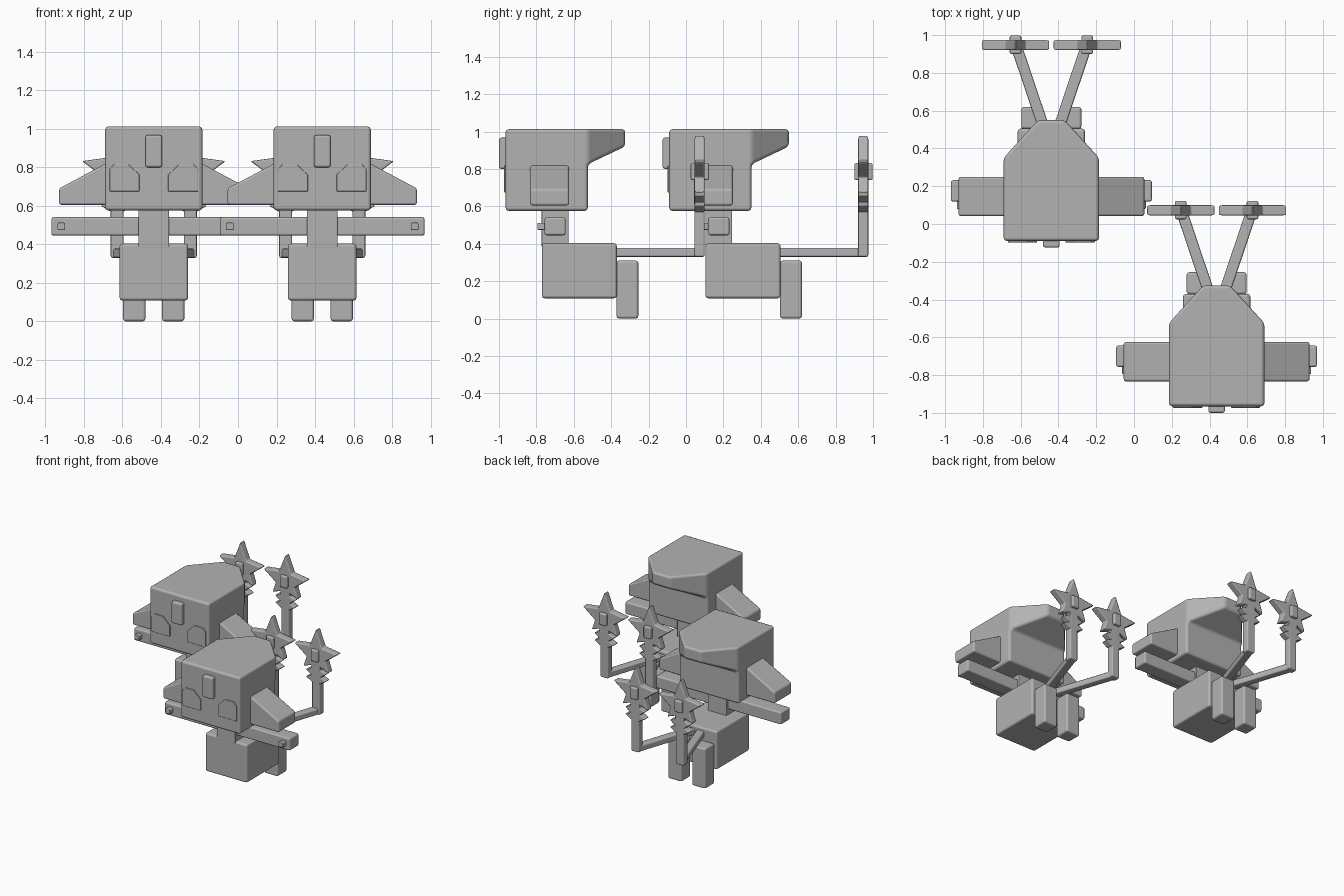
import bpy, bmesh, math

if "Cube" in bpy.data.objects:
    bpy.data.objects.remove(bpy.data.objects["Cube"])

grey = bpy.data.materials.new("plain grey")
grey.diffuse_color = (0.45, 0.45, 0.45, 1)
grey.use_nodes = True
grey.node_tree.nodes["Principled BSDF"].inputs["Base Color"].default_value = grey.diffuse_color


def finish(name, bm, origin, bevel):
    bmesh.ops.recalc_face_normals(bm, faces=bm.faces[:])
    for f in bm.faces:
        f.smooth = True
    me = bpy.data.meshes.new(name)
    bm.to_mesh(me)
    bm.free()
    me.materials.append(grey)
    ob = bpy.data.objects.new(name, me)
    ob.location = (origin[0], origin[1], 0)
    bpy.context.collection.objects.link(ob)
    mod = ob.modifiers.new("soft edges", 'BEVEL')
    mod.width = bevel
    mod.segments = 2
    mod.limit_method = 'ANGLE'
    mod.angle_limit = math.radians(30)
    mod.harden_normals = True
    return ob


def prism(name, pts, y0, y1, origin, bevel=0.012):
    """Front profile (x, z) extruded from y0 to y1."""
    bm = bmesh.new()
    a = [bm.verts.new((x, y0, z)) for x, z in pts]
    b = [bm.verts.new((x, y1, z)) for x, z in pts]
    n = len(pts)
    bm.faces.new(a)
    bm.faces.new(b[::-1])
    for i in range(n):
        j = (i + 1) % n
        bm.faces.new((a[j], a[i], b[i], b[j]))
    return finish(name, bm, origin, bevel)


def box(name, x0, x1, y0, y1, z0, z1, origin, bevel=0.012):
    return prism(name, [(x0, z0), (x1, z0), (x1, z1), (x0, z1)], y0, y1, origin, bevel)


def head(origin):
    """Box whose upper back is drawn out into a tapering hood."""
    bm = bmesh.new()
    bmesh.ops.create_cube(bm, size=1)
    for v in bm.verts:
        v.co = (v.co.x * 0.506, 0.13 + v.co.y * 0.44, 0.794 + v.co.z * 0.438)
    bmesh.ops.bisect_plane(bm, geom=bm.verts[:] + bm.edges[:] + bm.faces[:],
                           plane_co=(0, 0, 0.825), plane_no=(0, 0, 1))
    bm.normal_update()
    back = [f for f in bm.faces
            if f.calc_center_median().y > 0.34 and f.calc_center_median().z > 0.85]
    new = bmesh.ops.extrude_discrete_faces(bm, faces=back)["faces"][0]
    for v in new.verts:
        v.co.x *= 0.28
        v.co.y = 0.55
        if v.co.z < 0.9:
            v.co.z = 0.92
    finish("head", bm, origin, 0.018)


def tail_bar(name, s, origin):
    """Slanted horizontal bar from the body to the upright."""
    bm = bmesh.new()
    bmesh.ops.create_cube(bm, size=1)
    for v in bm.verts:
        far = v.co.y > 0
        cx, y = (0.19, 0.955) if far else (0.03, 0.48)
        v.co = (s * cx + v.co.x * 0.062, y, 0.354 + v.co.z * 0.048)
    finish(name, bm, origin, 0.01)


def star_profile(cx):
    right = [(0, 0.982), (0.052, 0.85), (0.183, 0.832), (0.08, 0.755),
             (0.108, 0.672), (0.045, 0.695)]
    left = [(-x, z) for x, z in right[:0:-1]]
    return [(cx + x, z) for x, z in right + left]


def rib_profile(cx):
    right = [(0.034, 0.57), (0.085, 0.60), (0.04, 0.622), (0.085, 0.655),
             (0.04, 0.675), (0.04, 0.71)]
    left = [(-x, z) for x, z in right[::-1]]
    return [(cx + x, z) for x, z in right + left]


def figure(o):
    head(o)
    box("forehead_gem", -0.044, 0.044, -0.125, -0.08, 0.80, 0.967, o)
    box("neck", -0.08, 0.08, 0.103, 0.247, 0.38, 0.60, o, 0.006)
    box("body", -0.178, 0.178, 0.104, 0.505, 0.108, 0.403, o, 0.015)
    box("arms", -0.532, 0.532, 0.118, 0.232, 0.445, 0.541, o)
    for s, side in ((-1, "left"), (1, "right")):
        # eye plate with a cut inner corner
        prism(side + "_eye", [(s * x, z) for x, z in
              [(0.075, 0.675), (0.23, 0.675), (0.23, 0.79), (0.205, 0.818),
               (0.135, 0.818), (0.075, 0.762)]], -0.098, -0.085, o, 0.003)
        # side wing sloping down outward
        prism(side + "_ear", [(s * x, z) for x, z in
              [(0.23, 0.605), (0.492, 0.605), (0.492, 0.69), (0.23, 0.83)]],
              0.042, 0.25, o)
        box(side + "_hand_nub", s * 0.48 - 0.02, s * 0.48 + 0.02, 0.08, 0.13,
            0.474, 0.512, o, 0.006)
        box(side + "_leg", s * 0.101 - 0.058, s * 0.101 + 0.058, 0.503, 0.62,
            0.0, 0.31, o, 0.014)
        # tail: bar, upright, ribs, star and gem
        cx = s * 0.19
        tail_bar(side + "_tail_bar", s, o)
        box(side + "_tail_upright", cx - 0.034, cx + 0.034, 0.92, 0.975, 0.33, 0.69, o, 0.01)
        prism(side + "_tail_ribs", rib_profile(cx), 0.921, 0.974, o, 0.006)
        prism(side + "_tail_star", star_profile(cx), 0.92, 0.975, o, 0.009)
        box(side + "_star_gem", cx - 0.031, cx + 0.031, 0.90, 0.998, 0.74, 0.832, o, 0.01)


# two identical figures set diagonally
for origin in ((-0.4375, 0.0), (0.4375, -0.875)):
    figure(origin)
